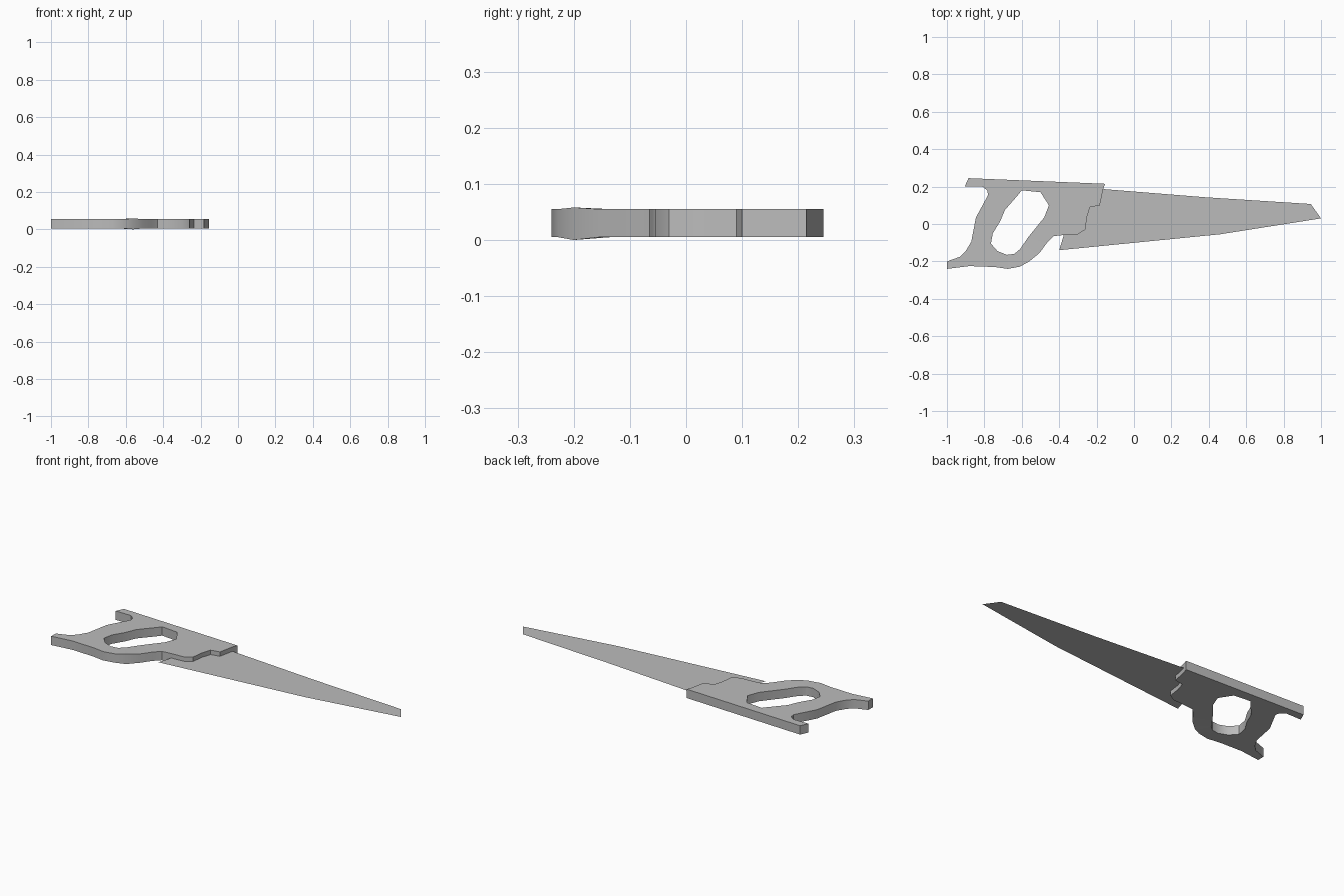
import bpy, bmesh, math

if "Cube" in bpy.data.objects:
    bpy.data.objects.remove(bpy.data.objects["Cube"], do_unlink=True)

gray = bpy.data.materials.new("plain gray")
gray.use_nodes = True
gray.diffuse_color = (0.5, 0.5, 0.5, 1)
gray.node_tree.nodes["Principled BSDF"].inputs["Base Color"].default_value = (0.5, 0.5, 0.5, 1)

BOTTOM, TOP = 0.005, 0.055
MIDDLE = (BOTTOM + TOP) / 2


def flat_shape(bm, loops, z):
    """Fill the area between closed outlines at one height."""
    edges = []
    for loop in loops:
        verts = [bm.verts.new((x, y, z)) for x, y in loop]
        edges += [bm.edges.new((a, b)) for a, b in zip(verts, verts[1:] + verts[:1])]
    bmesh.ops.triangle_fill(bm, use_beauty=True, edges=edges, normal=(0, 0, 1))


def make_object(name, bm):
    mesh = bpy.data.meshes.new(name)
    bm.to_mesh(mesh)
    bm.free()
    mesh.materials.append(gray)
    obj = bpy.data.objects.new(name, mesh)
    bpy.context.collection.objects.link(obj)
    return obj


# Handle: outer profile and finger hole
profile = [(-.885, .245), (-.155, .215), (-.165, .185), (-.183, .10), (-.235, .09),
           (-.252, .035), (-.26, -.03), (-.30, -.055), (-.385, -.06), (-.43, -.065),
           (-.465, -.10), (-.505, -.155), (-.56, -.20), (-.61, -.228), (-.675, -.24),
           (-.745, -.23), (-.88, -.225), (-1, -.24), (-1, -.20), (-.93, -.175),
           (-.90, -.145), (-.87, -.095), (-.845, .035), (-.78, .155), (-.785, .18),
           (-.81, .20), (-.905, .20)]
finger_hole = [(-.60, .18), (-.50, .17), (-.455, .10), (-.48, .035), (-.565, -.07),
               (-.61, -.135), (-.64, -.16), (-.68, -.165), (-.73, -.145), (-.765, -.105),
               (-.755, -.05), (-.715, .015), (-.69, .075), (-.62, .155)]
bm = bmesh.new()
flat_shape(bm, [profile, finger_hole], BOTTOM)
extruded = bmesh.ops.extrude_face_region(bm, geom=bm.faces[:], use_keep_orig=True)
for v in extruded["geom"]:
    if isinstance(v, bmesh.types.BMVert):
        v.co.z = TOP
# Slight swelling at the lower curve of the grip
for v in bm.verts:
    if math.hypot(v.co.x + .56, v.co.y + .20) < 0.02:
        v.co.z = 0.058 if v.co.z > MIDDLE else 0.0
bmesh.ops.recalc_face_normals(bm, faces=bm.faces[:])
handle = make_object("handle", bm)
bpy.context.view_layer.objects.active = handle
handle.select_set(True)
bpy.ops.object.shade_smooth_by_angle(angle=math.radians(30))

# Blade: a thin sheet set into the middle of the handle
blade_outline = [(-.40, -.14), (.46, -.055), (1, .03), (.945, .107), (.38, .143),
                 (-.168, .187), (-.24, .17), (-.30, 0), (-.375, -.058)]
bm = bmesh.new()
flat_shape(bm, [blade_outline], MIDDLE)
for f in bm.faces:
    f.normal_update()
    if f.normal.z < 0:
        f.normal_flip()
make_object("blade", bm)
